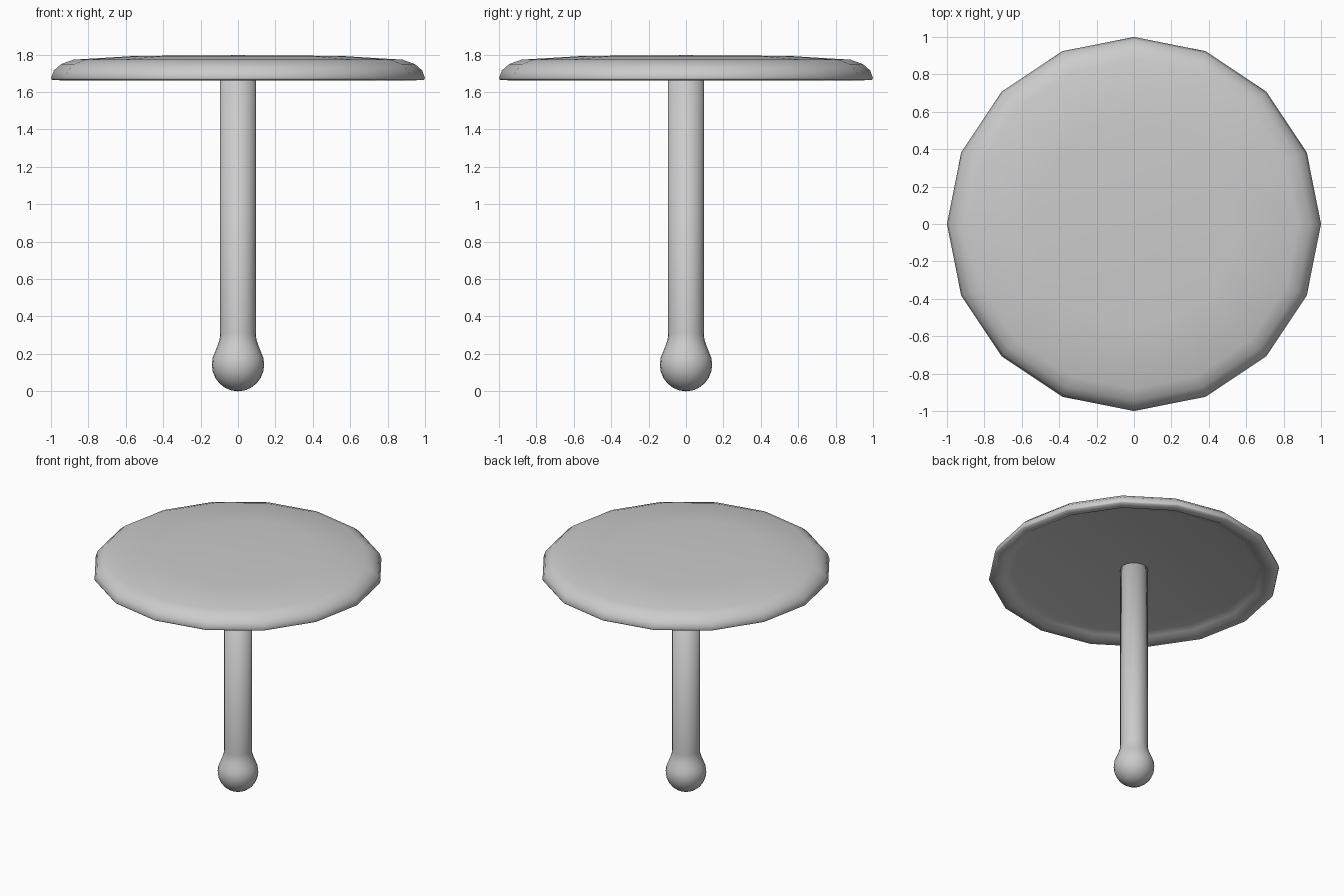
import bpy, bmesh, math

if "Cube" in bpy.data.objects:
    bpy.data.objects.remove(bpy.data.objects["Cube"])


def lathe(name, profile, sides):
    """Spin an (r, z) profile about the z axis; r = 0 makes a pole."""
    bm = bmesh.new()
    rings = []
    for r, z in profile:
        n = sides if r > 0 else 1
        rings.append([bm.verts.new((r * math.cos(math.tau * i / sides),
                                    r * math.sin(math.tau * i / sides), z))
                      for i in range(n)])
    for a, b in zip(rings, rings[1:]):
        for i in range(sides):
            j = (i + 1) % sides
            quad = [a[i % len(a)], a[j % len(a)], b[j % len(b)], b[i % len(b)]]
            bm.faces.new(list(dict.fromkeys(quad)))
    bmesh.ops.recalc_face_normals(bm, faces=bm.faces)
    for f in bm.faces:
        f.smooth = True
    mesh = bpy.data.meshes.new(name)
    bm.to_mesh(mesh)
    bm.free()
    obj = bpy.data.objects.new(name, mesh)
    bpy.context.collection.objects.link(obj)
    return obj


# Shallow cap with rolled rim and slightly recessed underside
lathe("cap", [(0, 1.705), (0.84, 1.70), (0.89, 1.685), (0.93, 1.662),
              (0.995, 1.665), (1.0, 1.675), (0.985, 1.715), (0.945, 1.75),
              (0.88, 1.773), (0.55, 1.793), (0, 1.797)], 16)

# Stem flowing into a round bulb at the foot
ball = [(0.14 * math.sin(math.radians(a)), 0.143 - 0.143 * math.cos(math.radians(a)))
        for a in range(0, 121, 15)]
lathe("stem", ball + [(0.107, 0.25), (0.098, 0.28), (0.095, 0.31),
                      (0.095, 1.72), (0, 1.72)], 24)
